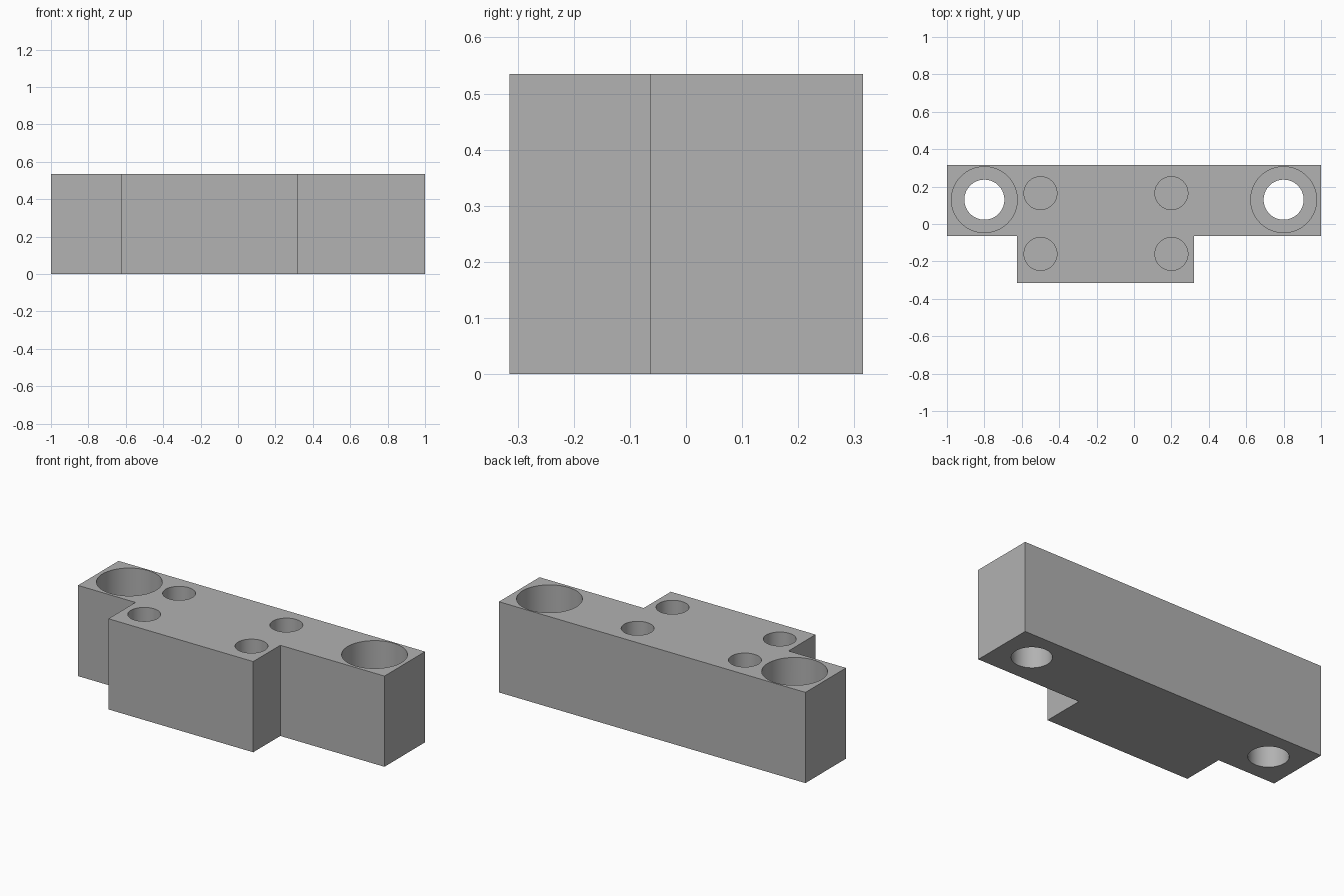
import bpy
import bmesh

cube = bpy.data.objects.get("Cube")
if cube:
    bpy.data.objects.remove(cube, do_unlink=True)

HEIGHT = 0.535
BACK, STEP, FRONT = 0.315, -0.063, -0.315

grey = bpy.data.materials.new("plain_grey")
grey.use_nodes = True
grey.diffuse_color = (0.445, 0.445, 0.445, 1)
grey.node_tree.nodes["Principled BSDF"].inputs["Base Color"].default_value = grey.diffuse_color

# Stepped block: outline extruded upwards
outline = [(-1, BACK), (-1, STEP), (-0.625, STEP), (-0.625, FRONT),
           (0.32, FRONT), (0.32, STEP), (1, STEP), (1, BACK)]
bm = bmesh.new()
base = bm.faces.new([bm.verts.new((x, y, 0)) for x, y in outline])
top = bmesh.ops.extrude_face_region(bm, geom=[base])["geom"]
bmesh.ops.translate(bm, vec=(0, 0, HEIGHT),
                    verts=[v for v in top if isinstance(v, bmesh.types.BMVert)])
bmesh.ops.recalc_face_normals(bm, faces=bm.faces)
mesh = bpy.data.meshes.new("mounting_block")
bm.to_mesh(mesh)
bm.free()
mesh.materials.append(grey)
block = bpy.data.objects.new("mounting_block", mesh)
bpy.context.collection.objects.link(block)


def drill(name, x, y, radius, depth):
    """Cut a round, flat-bottomed hole down from the top face."""
    over = 0.1
    bpy.ops.mesh.primitive_cylinder_add(
        vertices=64, radius=radius, depth=depth + over,
        location=(x, y, HEIGHT + (over - depth) / 2))
    cutter = bpy.context.object
    cutter.name = name
    cutter.hide_render = True
    cutter.data.materials.append(grey)
    bpy.context.view_layer.objects.active = block
    mod = block.modifiers.new(name, "BOOLEAN")
    mod.operation = "DIFFERENCE"
    mod.solver = "EXACT"
    mod.object = cutter
    bpy.ops.object.modifier_apply(modifier=mod.name)
    bpy.data.objects.remove(cutter, do_unlink=True)


# Counterbored bolt holes at both ends
for x in (-0.8, 0.8):
    drill("counterbore", x, 0.13, 0.176, 0.22)
    drill("bolt_hole", x, 0.13, 0.107, HEIGHT + 0.1)

# Four blind holes in the middle
for x in (-0.5, 0.2):
    for y in (0.165, -0.16):
        drill("blind_hole", x, y, 0.088, 0.3)

# Smooth hole walls, sharp edges
bpy.ops.object.select_all(action="DESELECT")
block.select_set(True)
bpy.context.view_layer.objects.active = block
bpy.ops.object.shade_smooth_by_angle()
